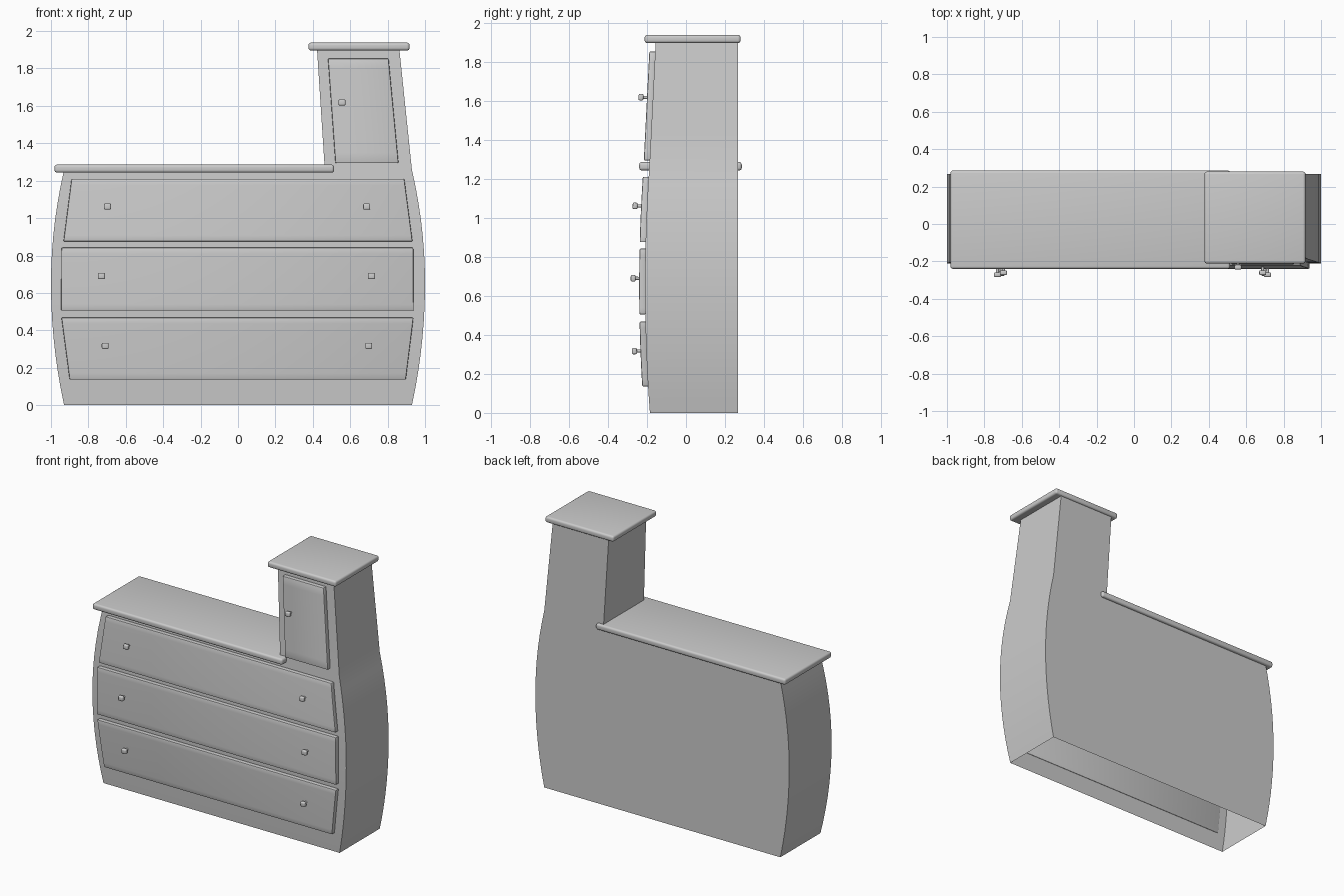
import bpy, bmesh, math
from mathutils import Matrix

if "Cube" in bpy.data.objects:
    bpy.data.objects.remove(bpy.data.objects["Cube"])

LEDGE, TOP, BACK = 1.26, 1.91, 0.267


def lerp(a, b, t):
    return a + (b - a) * t


# Bowed profile of the carcass: half width, front depth, tower inner side
def half_width(z):
    def bow(v):
        return 1 - (0.08 if v > 0.65 else 0.07) * ((v - 0.65) / 0.65) ** 2
    if z <= LEDGE:
        return bow(z)
    return lerp(bow(LEDGE), 0.862, (z - LEDGE) / (TOP - LEDGE))


def front_y(z):
    def bow(v):
        return -0.21 + 0.025 * ((v - 0.65) / 0.65) ** 2
    if z <= LEDGE:
        return bow(z)
    return lerp(bow(LEDGE), -0.155, (z - LEDGE) / (TOP - LEDGE))


def tower_x(z):
    return lerp(0.464, 0.422, max(0, z - LEDGE) / (TOP - LEDGE))


def finish(bm, name, bevel=0, segments=2):
    bmesh.ops.remove_doubles(bm, verts=bm.verts, dist=1e-5)
    bmesh.ops.recalc_face_normals(bm, faces=bm.faces)
    if bevel:
        edges = [e for e in bm.edges if e.is_manifold and e.calc_face_angle() > 0.7]
        bmesh.ops.bevel(bm, geom=edges, offset=bevel, segments=segments,
                        profile=0.5, affect='EDGES')
    me = bpy.data.meshes.new(name)
    bm.to_mesh(me)
    bm.free()
    ob = bpy.data.objects.new(name, me)
    bpy.context.collection.objects.link(ob)
    bpy.ops.object.select_all(action='DESELECT')
    ob.select_set(True)
    bpy.context.view_layer.objects.active = ob
    bpy.ops.object.shade_smooth_by_angle(angle=math.radians(35))
    return ob


def strip(bm, a, b):
    """Quads between two point rows."""
    for i in range(len(a) - 1):
        bm.faces.new([bm.verts.new(p) for p in (a[i], b[i], b[i + 1], a[i + 1])])


# Carcass: hollow shell, open underneath, with tower on the right
low = [LEDGE * i / 14 for i in range(15)]
high = [lerp(LEDGE, TOP, i / 4) for i in range(5)]
every = low + high[1:]


def row(xf, zs, back):
    return [(xf(z), BACK if back else front_y(z), z) for z in zs]


def left(z):
    return -half_width(z)


bm = bmesh.new()
for back in (False, True):
    strip(bm, row(left, low, back), row(tower_x, low, back))
    strip(bm, row(tower_x, every, back), row(half_width, every, back))
strip(bm, row(left, low, False), row(left, low, True))
strip(bm, row(half_width, every, False), row(half_width, every, True))
strip(bm, row(tower_x, high, False), row(tower_x, high, True))
for xa, xb, z in ((left, tower_x, LEDGE), (tower_x, half_width, TOP)):
    strip(bm, [(xa(z), front_y(z), z), (xb(z), front_y(z), z)],
          [(xa(z), BACK, z), (xb(z), BACK, z)])
finish(bm, "carcass")


# Top boards with rounded edges
def board(name, x0, x1, y0, y1, z0, z1):
    bm = bmesh.new()
    bmesh.ops.create_cube(bm, size=1, matrix=Matrix.Translation(
        ((x0 + x1) / 2, (y0 + y1) / 2, (z0 + z1) / 2))
        @ Matrix.Diagonal((x1 - x0, y1 - y0, z1 - z0, 1)))
    finish(bm, name, 0.014, 4)


board("counter_top", -0.981, 0.514, -0.24, 0.286, 1.243, 1.286)
board("tower_top", 0.377, 0.917, -0.212, 0.28, 1.896, 1.938)


# Curved front panel that follows the carcass bow
def panel(name, z0, z1, bottom, top, n=10):
    bm = bmesh.new()
    rings = []
    for i in range(n + 1):
        z = lerp(z0, z1, i / n)
        xl, xr = lerp(bottom[0], top[0], i / n), lerp(bottom[1], top[1], i / n)
        yf, yb = front_y(z) - 0.03, front_y(z) + 0.004
        rings.append([bm.verts.new(p) for p in
                      ((xl, yf, z), (xr, yf, z), (xr, yb, z), (xl, yb, z))])
    for a, b in zip(rings, rings[1:]):
        for k in range(4):
            bm.faces.new((a[k], a[(k + 1) % 4], b[(k + 1) % 4], b[k]))
    bm.faces.new(rings[0])
    bm.faces.new(rings[-1])
    finish(bm, name, 0.006)


# Small squared knob on a round stem, set square to the bowed front
def knob(name, x, z):
    tilt = math.atan2(front_y(z + 0.05) - front_y(z - 0.05), 0.1)
    place = Matrix.Translation((x, front_y(z) - 0.03, z)) @ Matrix.Rotation(-tilt, 4, 'X')
    bm = bmesh.new()
    bmesh.ops.create_cube(bm, size=1, matrix=place @ Matrix.Translation((0, -0.031, 0))
                          @ Matrix.Diagonal((0.037, 0.025, 0.033, 1)))
    bmesh.ops.bevel(bm, geom=bm.edges[:], offset=0.007, segments=3,
                    profile=0.5, affect='EDGES')
    bmesh.ops.create_cone(bm, cap_ends=True, segments=16, radius1=0.008, radius2=0.008,
                          depth=0.03, matrix=place @ Matrix.Translation((0, -0.01, 0))
                          @ Matrix.Rotation(math.pi / 2, 4, 'X'))
    finish(bm, name)


drawers = (("bottom", 0.136, 0.468, (-0.9, 0.897), (-0.944, 0.938), 0.318, (-0.71, 0.699)),
           ("middle", 0.505, 0.842, (-0.946, 0.939), (-0.944, 0.937), 0.69, (-0.73, 0.714)),
           ("top", 0.875, 1.21, (-0.933, 0.933), (-0.89, 0.889), 1.06, (-0.698, 0.688)))
for label, z0, z1, bottom, top, kz, kxs in drawers:
    panel(label + "_drawer", z0, z1, bottom, top)
    for side, kx in zip(("left", "right"), kxs):
        knob(f"{label}_drawer_knob_{side}", kx, kz)

panel("tower_door", 1.294, 1.853, (0.521, 0.858), (0.481, 0.805))
knob("tower_door_knob", 0.556, 1.617)
